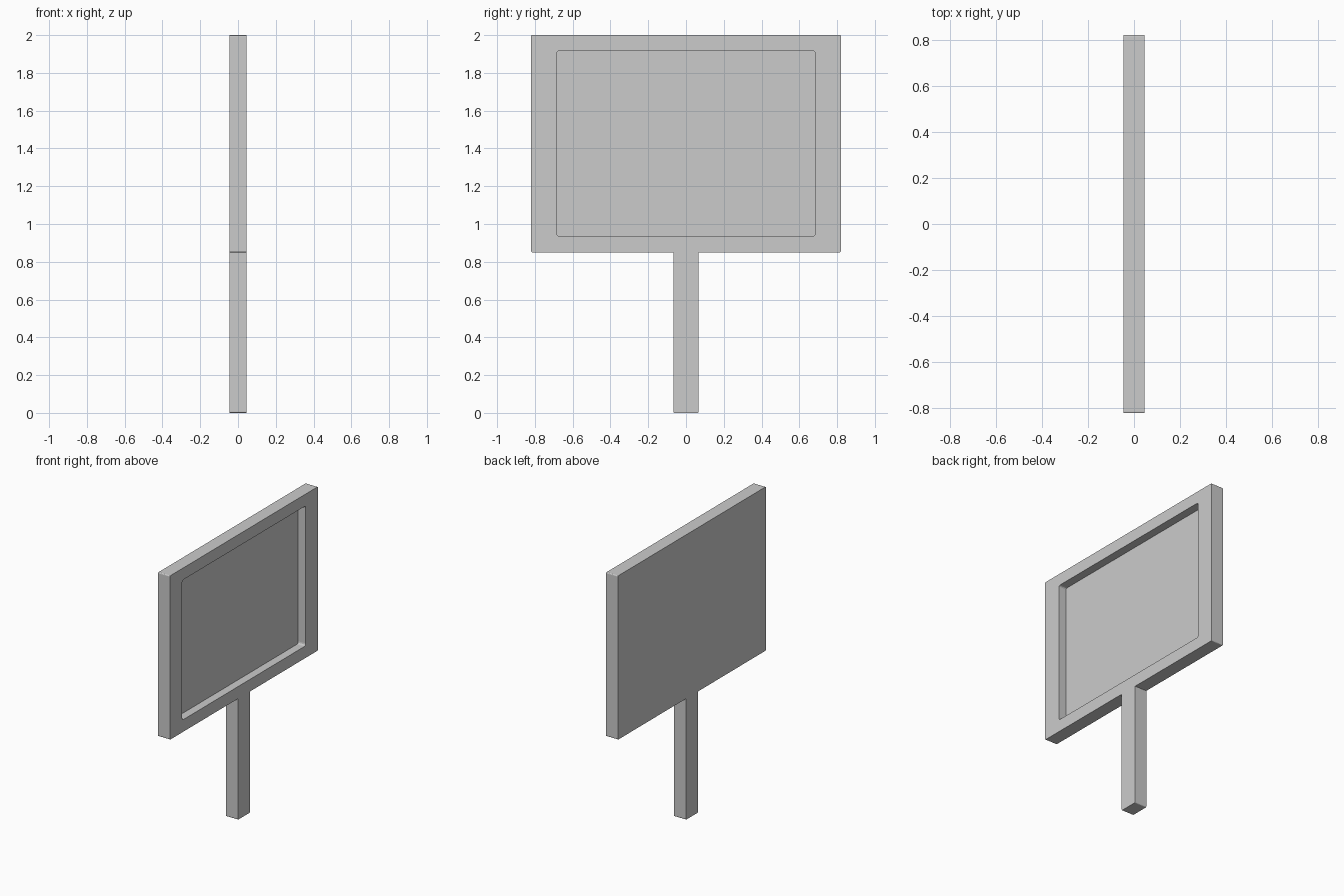
import bpy, bmesh
from mathutils import Vector

if "Cube" in bpy.data.objects:
    bpy.data.objects.remove(bpy.data.objects["Cube"])


def rounded(points, radius, steps=3):
    """Round the convex corners of a counter-clockwise (y, z) outline."""
    out = []
    for i, p in enumerate(points):
        p = Vector(p)
        a = Vector(points[i - 1]) - p
        b = Vector(points[(i + 1) % len(points)]) - p
        a.normalize()
        b.normalize()
        if a.x * b.y - a.y * b.x > 0:  # concave corner stays sharp
            out.append(p)
            continue
        start, end = p + a * radius, p + b * radius
        for k in range(steps + 1):
            t = k / steps
            out.append(start * (1 - t) ** 2 + p * 2 * t * (1 - t) + end * t ** 2)
    return out


def extrude_outline(name, outline, x0, x1):
    """Solid made by extruding a (y, z) outline from x0 to x1."""
    bm = bmesh.new()
    face = bm.faces.new([bm.verts.new((x0, p.x, p.y)) for p in outline])
    new = bmesh.ops.extrude_face_region(bm, geom=[face], use_keep_orig=True)["geom"]
    bmesh.ops.translate(bm, vec=(x1 - x0, 0, 0),
                        verts=[g for g in new if isinstance(g, bmesh.types.BMVert)])
    bmesh.ops.recalc_face_normals(bm, faces=bm.faces[:])
    mesh = bpy.data.meshes.new(name)
    bm.to_mesh(mesh)
    bm.free()
    obj = bpy.data.objects.new(name, mesh)
    bpy.context.collection.objects.link(obj)
    return obj


HALF_T = 0.046      # half thickness
DEPTH = 0.058       # recess depth

# Sign board and post as one silhouette
half = [(0.066, 0.0), (0.066, 0.85), (0.82, 0.85), (0.82, 2.0)]
silhouette = half + [(-y, z) for y, z in reversed(half)]
sign = extrude_outline("sign_board_with_post", rounded(silhouette, 0.007), -HALF_T, HALF_T)

# Recessed panel on the +x face
opening = [(-0.685, 0.935), (0.685, 0.935), (0.685, 1.917), (-0.685, 1.917)]
cutter = extrude_outline("recess_cutter", rounded(opening, 0.016), HALF_T - DEPTH, HALF_T + 0.1)
cutter.hide_render = True

cut = sign.modifiers.new("recess", 'BOOLEAN')
cut.operation = 'DIFFERENCE'
cut.solver = 'EXACT'
cut.object = cutter
bpy.context.view_layer.objects.active = sign
sign.select_set(True)
bpy.ops.object.modifier_apply(modifier=cut.name)
bpy.data.objects.remove(cutter, do_unlink=True)
